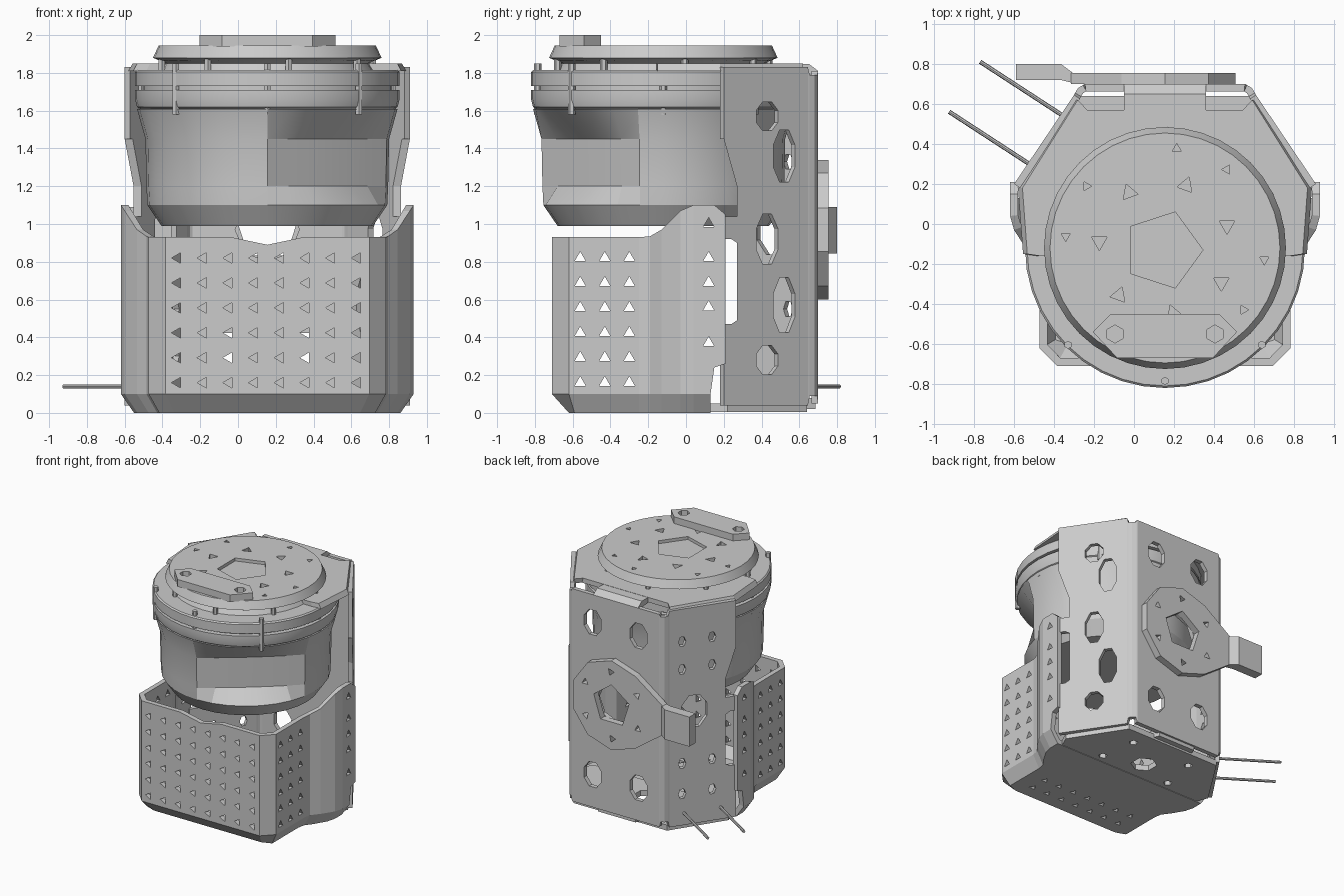
import bpy, bmesh
from math import sin, cos, pi, radians, atan2, degrees
from mathutils import Matrix, Vector

cube = bpy.data.objects.get("Cube")
if cube:
    bpy.data.objects.remove(cube, do_unlink=True)

CX = 0.155   # the housing sits off centre, balanced by the rear arm and pins
CY = -0.12   # axis of the canister
grey = bpy.data.materials.new("plain_grey")
grey.use_nodes = True
grey.diffuse_color = (0.6, 0.6, 0.6, 1)
grey.node_tree.nodes["Principled BSDF"].inputs["Base Color"].default_value = (0.6, 0.6, 0.6, 1)


def make(name, bm, fix=True):
    if fix:
        bmesh.ops.recalc_face_normals(bm, faces=bm.faces)
    me = bpy.data.meshes.new(name)
    bm.to_mesh(me)
    bm.free()
    me.materials.append(grey)
    ob = bpy.data.objects.new(name, me)
    ob.location.x = CX
    bpy.context.collection.objects.link(ob)
    return ob


def bake(ob):
    dg = bpy.context.evaluated_depsgraph_get()
    me = bpy.data.meshes.new_from_object(ob.evaluated_get(dg))
    ob.modifiers.clear()
    ob.data = me


def thicken(ob, t):
    m = ob.modifiers.new("thickness", 'SOLIDIFY')
    m.thickness, m.offset, m.use_even_offset = t, -1, True
    bake(ob)


def extrude(bm, pts, axis, a, b):
    """Extrude a flat outline along an axis from a to b."""
    place = {'x': lambda u, v: (a, u, v), 'y': lambda u, v: (u, a, v),
             'z': lambda u, v: (u, v, a)}[axis]
    f = bm.faces.new([bm.verts.new(place(u, v)) for u, v in pts])
    r = bmesh.ops.extrude_face_region(bm, geom=[f])
    step = Vector([(b - a) * (axis == k) for k in 'xyz'])
    bmesh.ops.translate(bm, vec=step, verts=[g for g in r['geom'] if isinstance(g, bmesh.types.BMVert)])


def prism(name, pts, axis, a, b):
    bm = bmesh.new()
    extrude(bm, pts, axis, a, b)
    return make(name, bm)


def mirror(half):
    """Complete a right-hand outline with its reflection."""
    return half + [(-p[0], *p[1:]) for p in reversed(half) if p[0] > 0.001]


def rod(bm, pos, direction, r, depth, n=3, tall=1, turn=0):
    d = Vector(direction).normalized()
    mat = (Matrix.Translation(pos) @ d.to_track_quat('Z', 'Y').to_matrix().to_4x4()
           @ Matrix.Diagonal((1, tall, 1, 1)) @ Matrix.Rotation(radians(turn), 4, 'Z'))
    bmesh.ops.create_cone(bm, cap_ends=True, segments=n, radius1=r, radius2=r, depth=depth, matrix=mat)


def cut(ob, bm):
    cutter = make("cutter", bm)
    cutter.hide_render = True
    bpy.context.view_layer.update()
    m = ob.modifiers.new("holes", 'BOOLEAN')
    m.operation, m.solver, m.object = 'DIFFERENCE', 'EXACT', cutter
    bake(ob)
    bpy.data.objects.remove(cutter, do_unlink=True)


def strip(points):
    """Vertical wall through (x, y, bottom, top) points, walked anticlockwise."""
    bm = bmesh.new()
    low = [bm.verts.new((x, y, b)) for x, y, b, t in points]
    top = [bm.verts.new((x, y, t)) for x, y, b, t in points]
    for i in range(len(points) - 1):
        bm.faces.new((low[i], low[i + 1], top[i + 1], top[i]))
    return bm, low


# Perforated basket with chamfered base and raised rear flanges
half = [(0.775, 0.21, 0.26, 1.05), (0.775, 0.15, 0.24, 1.1), (0.775, 0.13, 0.1, 1.1),
        (0.775, 0.04, 0.1, 1.1), (0.755, -0.03, 0.1, 1.07), (0.69, -0.13, 0.1, 0.97),
        (0.64, -0.19, 0.1, 0.935), (0.628, -0.25, 0.1, 0.93), (0.628, -0.62, 0.1, 0.93),
        (0.54, -0.71, 0.1, 0.93), (0.19, -0.71, 0.1, 0.93), (0, -0.71, 0.1, 0.89)]
wall = mirror(half)[::-1]
bm, low = strip(wall)
ring = [v for v in low if v.co.z < 0.2]
foot = [bm.verts.new((v.co.x * 0.91, max(v.co.y, -0.62) + 0.03 * (-0.65 < v.co.y < -0.5), 0))
        for v in ring]
for i in range(len(ring) - 1):
    bm.faces.new((foot[i], foot[i + 1], ring[i + 1], ring[i]))
bm.faces.new(foot[::-1])
basket = make("basket", bm, fix=False)
thicken(basket, 0.04)
holes = bmesh.new()
rows = [0.16 + 0.132 * j for j in range(6)]
for z in rows:
    for i in range(8):
        rod(holes, (-0.475 + 0.136 * i, -0.7, z), (0, -1, 0), 0.032, 0.2, turn=90)
    for y in (-0.56, -0.43, -0.3):
        rod(holes, (0, y, z), (1, 0, 0), 0.034, 2)
for z in (0.37, 0.56, 0.69, 0.82, 1.0):
    rod(holes, (0, 0.12, z), (1, 0, 0), 0.034, 2)
for i in range(7):
    for y in (-0.5, -0.36):
        rod(holes, (-0.42 + 0.14 * i, y, 0), (0, 0, -1), 0.03, 0.12)
cut(basket, holes)

# Folded rear bracket with notched corners
half = [(0.755, 0.2, 0.04, 1.83), (0.455, 0.645, 0.04, 1.83), (0.45, 0.655, 0.09, 1.79),
        (0.435, 0.68, 0.09, 1.79), (0.41, 0.695, 0.09, 1.79), (0.40, 0.70, 0.05, 1.81)]
bm, low = strip(mirror(half))
bracket = make("rear_bracket", bm, fix=False)
thicken(bracket, 0.035)
holes = bmesh.new()
rod(holes, (0, 0.7, 0.97), (0, 1, 0), 0.17, 0.2, 8)
for x in (-0.21, 0.21):
    for z in (0.32, 1.58):
        rod(holes, (x, 0.7, z), (0, 1, 0), 0.085, 0.2, 8, 1.3, 22.5)


def side_hole(s, y, z, r, tall, n):
    x = 0.755 - (y - 0.2) * 0.674
    rod(holes, (s * x, y, z), (s * 0.445, 0.3, 0), r, 0.16, n, tall, 180 / n)


for y, z, r, tall in ((0.43, 1.57, 0.075, 1.1), (0.52, 1.36, 0.075, 2.0), (0.43, 0.92, 0.075, 1.9),
                      (0.52, 0.57, 0.075, 2.1), (0.43, 0.28, 0.075, 1.1)):
    side_hole(1, y, z, r, tall, 8)
side_hole(-1, 0.48, 0.97, 0.11, 1.3, 8)
for z in (0.3, 0.55, 1.33, 1.56):
    for y in (0.36, 0.56):
        side_hole(-1, y, z, 0.03, 1.5, 6)
cut(bracket, holes)
# Relief and slot along the bracket's front edges
relief = bmesh.new()
extrude(relief, [(0.1, 1.45), (0.2, 1.45), (0.27, 1.2), (0.27, 1.04), (0.1, 1.04)], 'x', -1, 1)
extrude(relief, [(0.1, 0.92), (0.24, 0.92), (0.27, 0.9), (0.27, 0.49), (0.24, 0.47), (0.1, 0.47)], 'x', -1, 1)
cut(bracket, relief)

# Bracket floor and top mounting plate with a folded rear tab
floor = prism("bracket_floor", mirror([(0.64, 0.08), (0.70, 0.22), (0.43, 0.64)]), 'z', 0.004, 0.05)
holes = bmesh.new()
rod(holes, (0, 0.3, 0), (0, 0, 1), 0.1, 0.3, 6)
for x, y in ((0.32, 0.2), (-0.32, 0.2), (0.27, 0.5), (-0.27, 0.5)):
    rod(holes, (x, y, 0), (0, 0, 1), 0.035, 0.3, 5)
cut(floor, holes)
prism("floor_tab", mirror([(0.2, 0.6), (0.17, 0.685)]), 'z', 0.02, 0.08)
plate = prism("top_plate", mirror([(0.64, -0.16), (0.71, -0.15), (0.735, 0.18), (0.45, 0.62), (0.40, 0.57),
                                   (0.2, 0.57)]), 'z', 1.81, 1.85)
for v in plate.data.vertices:
    if v.co.z > 1.83:
        v.co.x *= 0.97
prism("top_tab", [(0.56, 1.81), (0.56, 1.848), (0.65, 1.848), (0.70, 1.81), (0.70, 1.79), (0.66, 1.79)],
      'x', -0.205, 0.205)


def lathe(name, profile, n, dent=None):
    bm = bmesh.new()
    rings = []
    for r, z in profile:
        loop = []
        for i in range(n):
            a = 2 * pi * i / n
            k = dent(degrees(atan2(sin(a), cos(a))), z) if dent else 1
            loop.append(bm.verts.new((r * k * cos(a), CY + r * k * sin(a), z)))
        rings.append(loop)
    for p, q in zip(rings, rings[1:]):
        for i in range(n):
            j = (i + 1) % n
            bm.faces.new((p[i], p[j], q[j], q[i]))
    bm.faces.new(rings[0][::-1])
    bm.faces.new(rings[-1])
    ob = make(name, bm)
    bpy.ops.object.select_all(action='DESELECT')
    ob.select_set(True)
    bpy.context.view_layer.objects.active = ob
    bpy.ops.object.shade_smooth_by_angle(angle=radians(20))
    return ob


# Canister: body with a flattened front corner, then flanges and lid
def flattened(a, z):
    if 1.15 < z < 1.55 and -90 < a < -12:
        return 0.1 + 0.9 * cos(radians(39)) / cos(radians(a + 51))
    return 1


lathe("canister_body", [(0.56, 0.99), (0.635, 1.1), (0.64, 1.2), (0.645, 1.45), (0.69, 1.61)], 32, flattened)
lathe("lower_flange", [(0.66, 1.60), (0.69, 1.62), (0.70, 1.66), (0.70, 1.71)], 40)
lathe("flange_core", [(0.66, 1.70), (0.66, 1.74)], 40)
lathe("upper_flange", [(0.70, 1.73), (0.70, 1.805), (0.69, 1.815)], 40)
lathe("lid_neck", [(0.57, 1.80), (0.54, 1.85), (0.59, 1.88)], 32)
lid = lathe("lid", [(0.57, 1.865), (0.605, 1.88), (0.575, 1.945)], 40)
holes = bmesh.new()
rod(holes, (-0.01, CY - 0.01, 1.945), (0, 0, 1), 0.2, 0.05, 5, 1, 18)
for i in range(7):
    a = 2 * pi * i / 7 + 0.35
    rod(holes, (0.33 * cos(a), CY + 0.33 * sin(a), 1.945), (0, 0, 1), 0.045, 0.06, 3, 1, 40 * i)
for i in range(8):
    a = pi * i / 4 + pi / 8 * (i % 2 - 0.5) * 0.6
    rod(holes, (0.5 * cos(a), CY + 0.5 * sin(a), 1.945), (0, 0, 1), 0.026, 0.06, 3, 1, 30 * i)
cut(lid, holes)

# Flange screws and short lid posts
bm = bmesh.new()
for i in range(8):
    a = pi * i / 4
    r = 0.685 if i % 2 else 0.665
    rod(bm, (r * cos(a), CY + r * sin(a), 1.715), (0, 0, 1), 0.02, 0.27, 6)
    rod(bm, (0.57 * cos(a + 0.2), CY + 0.57 * sin(a + 0.2), 1.86), (0, 0, 1), 0.02, 0.1, 6)
make("flange_screws", bm)

# Clamp bar on the lid
clamp = prism("lid_clamp", mirror([(0.27, -0.45), (0.36, -0.54), (0.24, -0.67)]), 'z', 1.94, 2.0)
holes = bmesh.new()
for x in (-0.25, 0.25):
    rod(holes, (x, -0.55, 2.0), (0, 0, 1), 0.045, 0.08, 6)
cut(clamp, holes)

# Rear disc with tapered neck and offset arm
disc_pts = [(0.37 * cos(radians(a)), 0.97 + 0.37 * sin(radians(a))) for a in range(-126, 127, 36)]
disc = prism("rear_disc", disc_pts + [(-0.47, 1.09), (-0.47, 0.85)], 'y', 0.70, 0.755)
holes = bmesh.new()
rod(holes, (0, 0.73, 0.97), (0, 1, 0), 0.17, 0.2, 5)
for i in range(6):
    a = pi * i / 3 + 0.5
    rod(holes, (0.275 * cos(a), 0.73, 0.97 + 0.275 * sin(a)), (0, 1, 0), 0.032, 0.2, 3, 1, 40 * i)
cut(disc, holes)
prism("rear_arm", [(-0.745, 0.80), (-0.745, 0.72), (-0.52, 0.72), (-0.46, 0.705), (-0.46, 0.755),
                   (-0.52, 0.80)], 'z', 0.845, 1.09)

# Thin pins leaving the side wall
bm = bmesh.new()
for x, y in ((-0.715, 0.675), (-0.87, 0.425)):
    rod(bm, (x, y, 0.14), (-0.43, 0.28, 0), 0.011, 0.5, 8)
make("side_pins", bm)
